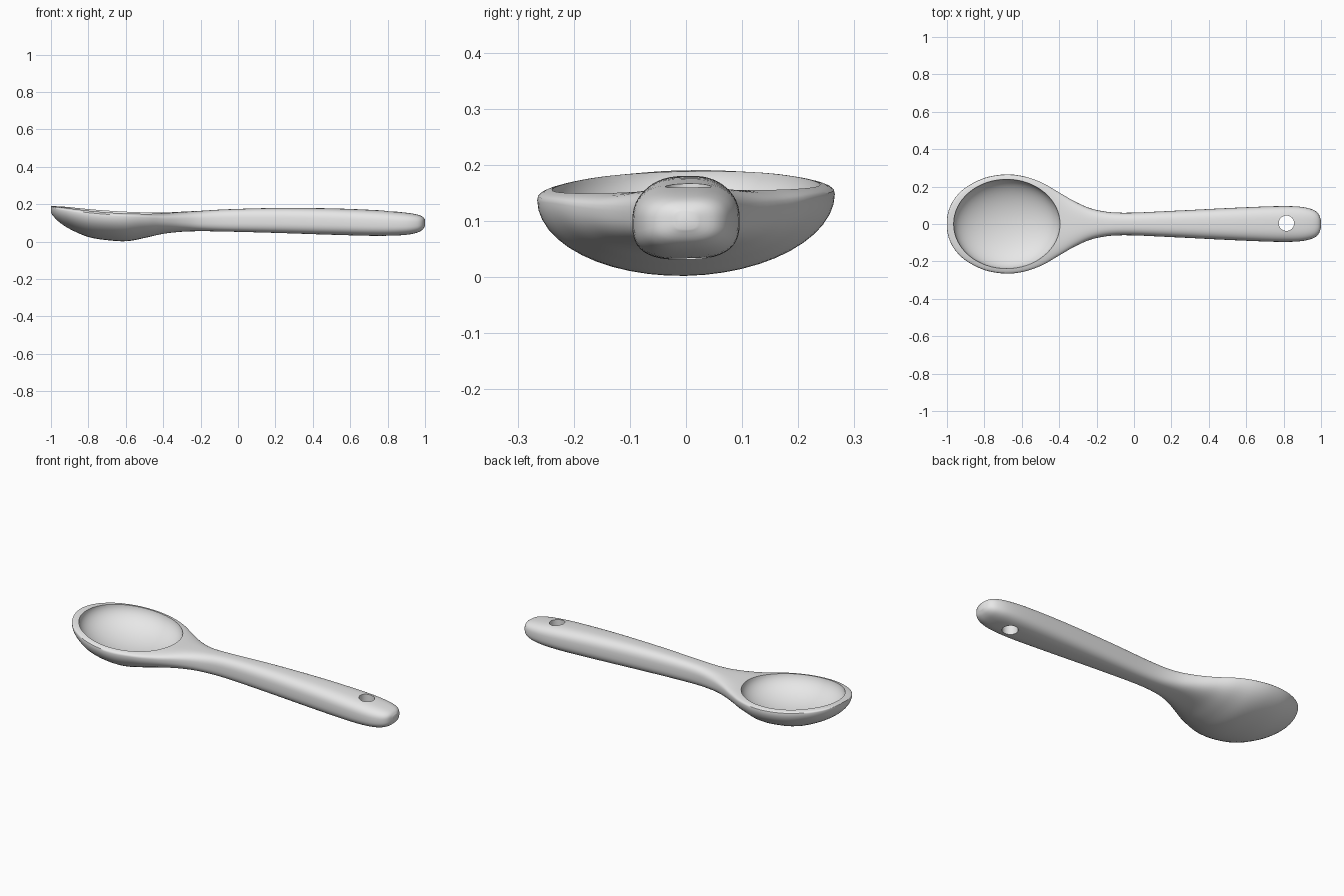
import bpy
import bmesh
from math import cos, sin, pi, copysign

ROLL = 0.02      # slight sideways lean of the whole spoon
SIDES = 48       # points around each cross-section
STEPS = 5        # loft rings between two stations

# Stations along the spoon: x, half width, top height, bottom height
STATIONS = [
    (-1.0, .03, .19, .155),
    (-.99, .075, .19, .14),
    (-.96, .135, .188, .108),
    (-.9, .195, .185, .068),
    (-.8, .246, .178, .025),
    (-.69, .265, .17, .007),
    (-.59, .255, .164, .003),
    (-.49, .22, .158, .022),
    (-.4, .168, .155, .042),
    (-.3, .112, .16, .053),
    (-.2, .075, .165, .056),
    (-.06, .06, .173, .054),
    (.2, .07, .18, .047),
    (.5, .085, .178, .037),
    (.75, .095, .168, .031),
    (.88, .093, .157, .035),
    (.95, .079, .147, .046),
    (.985, .056, .135, .063),
    (1.0, .02, .118, .085),
]


def spline(a, b, c, d, t):
    """Smooth value between b and c."""
    return b + t / 2 * (c - a + t * (2 * a - 5 * b + 4 * c - d + t * (3 * (b - c) + d - a)))


def blend(x, start, end):
    """Smooth step from bowl (0) to handle (1)."""
    t = min(1, max(0, (x - start) / (end - start)))
    return t * t * (3 - 2 * t)


def power(value, exponent):
    return copysign(abs(value) ** (2 / exponent), value)


def section(x, width, top, bottom):
    """Rounded cross-section: hull-like in the bowl, soft square in the handle."""
    handle = blend(x, -.55, -.15)
    middle = bottom + (top - bottom) * (.84 - .34 * handle)
    points = []
    for i in range(SIDES):
        angle = 2 * pi * i / SIDES
        c, s = cos(angle), sin(angle)
        upper = s >= 0
        n = 3 - .2 * handle if upper else 2 + .8 * handle
        y = width * power(c, n)
        z = middle + (top - middle if upper else middle - bottom) * power(s, n)
        points.append((x, y, z + ROLL * y))
    return points


def all_sections():
    last = len(STATIONS) - 1
    for i in range(last):
        four = [STATIONS[min(last, max(0, i + k))] for k in (-1, 0, 1, 2)]
        for step in range(STEPS):
            yield section(*(spline(*values, step / STEPS) for values in zip(*four)))
    yield section(*STATIONS[last])


def cut(target, cutter):
    """Subtract the cutter, then remove it."""
    cutter.hide_render = True
    cutter.data.materials.append(wood)
    bpy.context.view_layer.objects.active = target
    modifier = target.modifiers.new(cutter.name, 'BOOLEAN')
    modifier.operation = 'DIFFERENCE'
    modifier.solver = 'EXACT'
    modifier.object = cutter
    bpy.ops.object.modifier_apply(modifier=modifier.name)
    bpy.data.objects.remove(cutter, do_unlink=True)


cube = bpy.data.objects.get("Cube")
if cube:
    bpy.data.objects.remove(cube, do_unlink=True)

# Material
wood = bpy.data.materials.new("light grey")
wood.use_nodes = True
colour = (.8, .8, .8, 1)
wood.diffuse_color = colour
wood.node_tree.nodes["Principled BSDF"].inputs["Base Color"].default_value = colour

# Spoon body lofted through the stations
bm = bmesh.new()
rings = [[bm.verts.new(p) for p in points] for points in all_sections()]
for a, b in zip(rings, rings[1:]):
    for i in range(SIDES):
        j = (i + 1) % SIDES
        bm.faces.new((a[i], a[j], b[j], b[i]))
bm.faces.new(rings[0])
bm.faces.new(rings[-1])
bmesh.ops.recalc_face_normals(bm, faces=bm.faces)
mesh = bpy.data.meshes.new("spoon")
bm.to_mesh(mesh)
bm.free()
mesh.materials.append(wood)
spoon = bpy.data.objects.new("spoon", mesh)
bpy.context.collection.objects.link(spoon)

# Hollow of the bowl
bpy.ops.mesh.primitive_uv_sphere_add(segments=64, ring_count=32, radius=1,
                                     location=(-.68, 0, .171), rotation=(ROLL, .055, 0))
hollow = bpy.context.object
hollow.name = "bowl_hollow"
hollow.scale = (.285, .24, .13)
bpy.context.view_layer.update()
cut(spoon, hollow)

# Hanging hole through the handle
bpy.ops.mesh.primitive_cylinder_add(vertices=40, radius=.041, depth=.5, location=(.815, .004, .1))
hole = bpy.context.object
hole.name = "hanging_hole"
bpy.context.view_layer.update()
cut(spoon, hole)

# Smooth shading with crisp rim and hole edges
bpy.ops.object.select_all(action='DESELECT')
spoon.select_set(True)
bpy.context.view_layer.objects.active = spoon
bpy.ops.object.shade_smooth_by_angle(angle=pi / 5)
